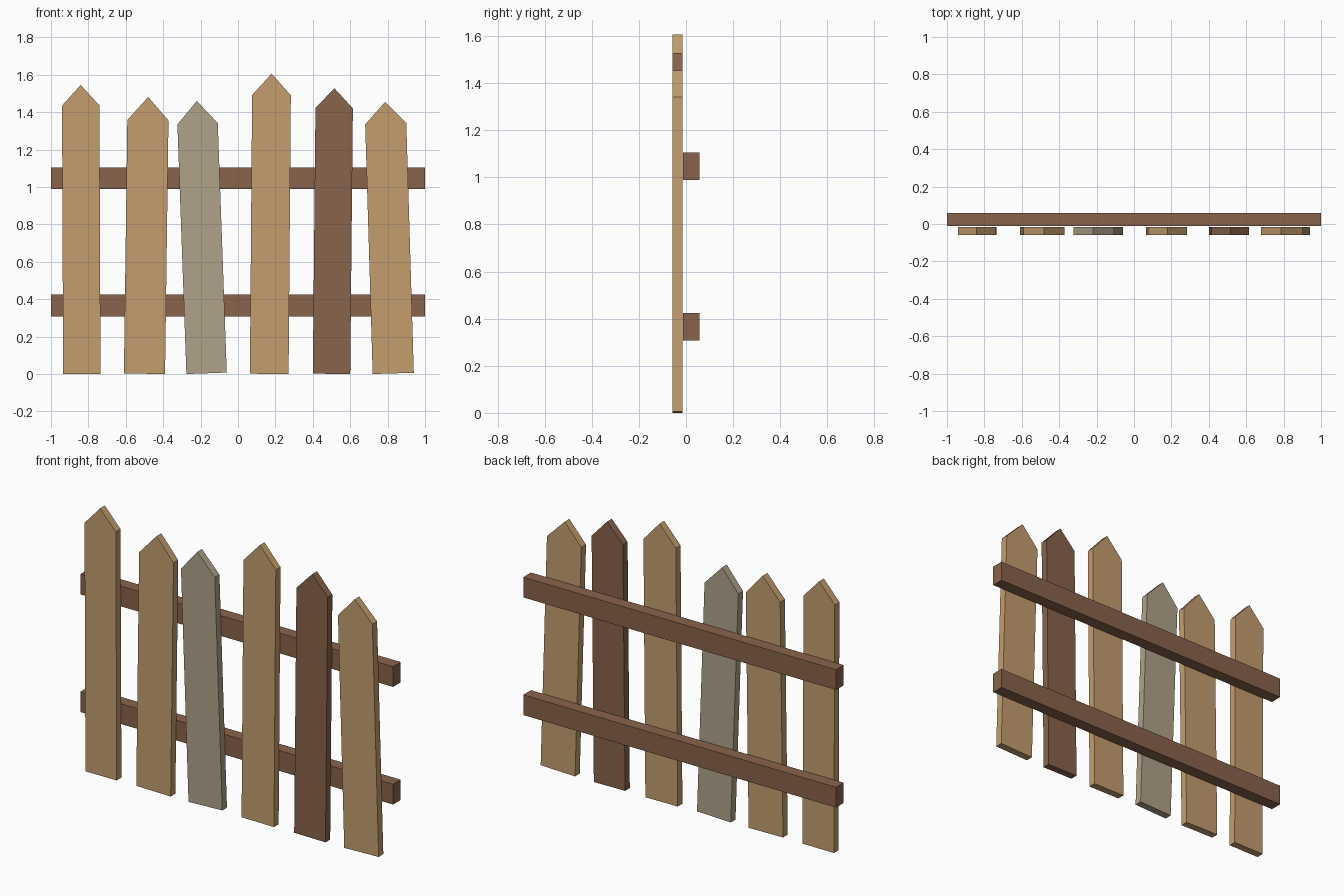
import bpy
import bmesh
import math
from mathutils import Matrix

default = bpy.data.objects.get("Cube")
if default:
    bpy.data.objects.remove(default, do_unlink=True)


def material(name, rgb):
    mat = bpy.data.materials.new(name)
    mat.use_nodes = True
    colour = (*rgb, 1)
    mat.diffuse_color = colour
    mat.node_tree.nodes["Principled BSDF"].inputs["Base Color"].default_value = colour
    return mat


tan = material("tan wood", (0.55, 0.34, 0.155))
brown = material("brown wood", (0.25, 0.125, 0.072))
grey = material("weathered grey wood", (0.43, 0.36, 0.25))


def prism(name, outline, y_front, y_back, mat, transform=Matrix()):
    """Extrude an x-z outline from y_front to y_back."""
    bm = bmesh.new()
    face = bm.faces.new([bm.verts.new((x, y_front, z)) for x, z in outline])
    result = bmesh.ops.extrude_face_region(bm, geom=[face])
    back = [v for v in result["geom"] if isinstance(v, bmesh.types.BMVert)]
    bmesh.ops.translate(bm, verts=back, vec=(0, y_back - y_front, 0))
    bmesh.ops.recalc_face_normals(bm, faces=bm.faces)
    bmesh.ops.transform(bm, matrix=transform, verts=bm.verts)
    mesh = bpy.data.meshes.new(name)
    bm.to_mesh(mesh)
    bm.free()
    mesh.materials.append(mat)
    obj = bpy.data.objects.new(name, mesh)
    bpy.context.collection.objects.link(obj)
    return obj


# Pointed pickets: foot x, width, shoulder height, peak height, lean, wood
pickets = [
    (-0.835, 0.20, 1.435, 1.545, -0.004, tan),
    (-0.50, 0.22, 1.355, 1.48, 0.0135, tan),
    (-0.168, 0.216, 1.335, 1.457, -0.036, grey),
    (0.167, 0.207, 1.49, 1.605, 0.008, tan),
    (0.50, 0.20, 1.42, 1.527, 0.010, brown),
    (0.83, 0.22, 1.335, 1.452, -0.030, tan),
]
for i, (x, width, shoulder, peak, lean, wood) in enumerate(pickets, 1):
    h = width / 2
    outline = [(-h, 0), (h, 0), (h, shoulder), (0, peak), (-h, shoulder)]
    lift = h * math.sin(abs(lean))
    place = Matrix.Translation((x, 0, lift)) @ Matrix.Rotation(lean, 4, "Y")
    prism(f"picket_{i}", outline, -0.058, -0.015, wood, place)

# Horizontal rails behind the pickets
for name, low, high in (("lower_rail", 0.308, 0.425), ("upper_rail", 0.988, 1.105)):
    prism(name, [(-1, low), (1, low), (1, high), (-1, high)], -0.012, 0.058, brown)
